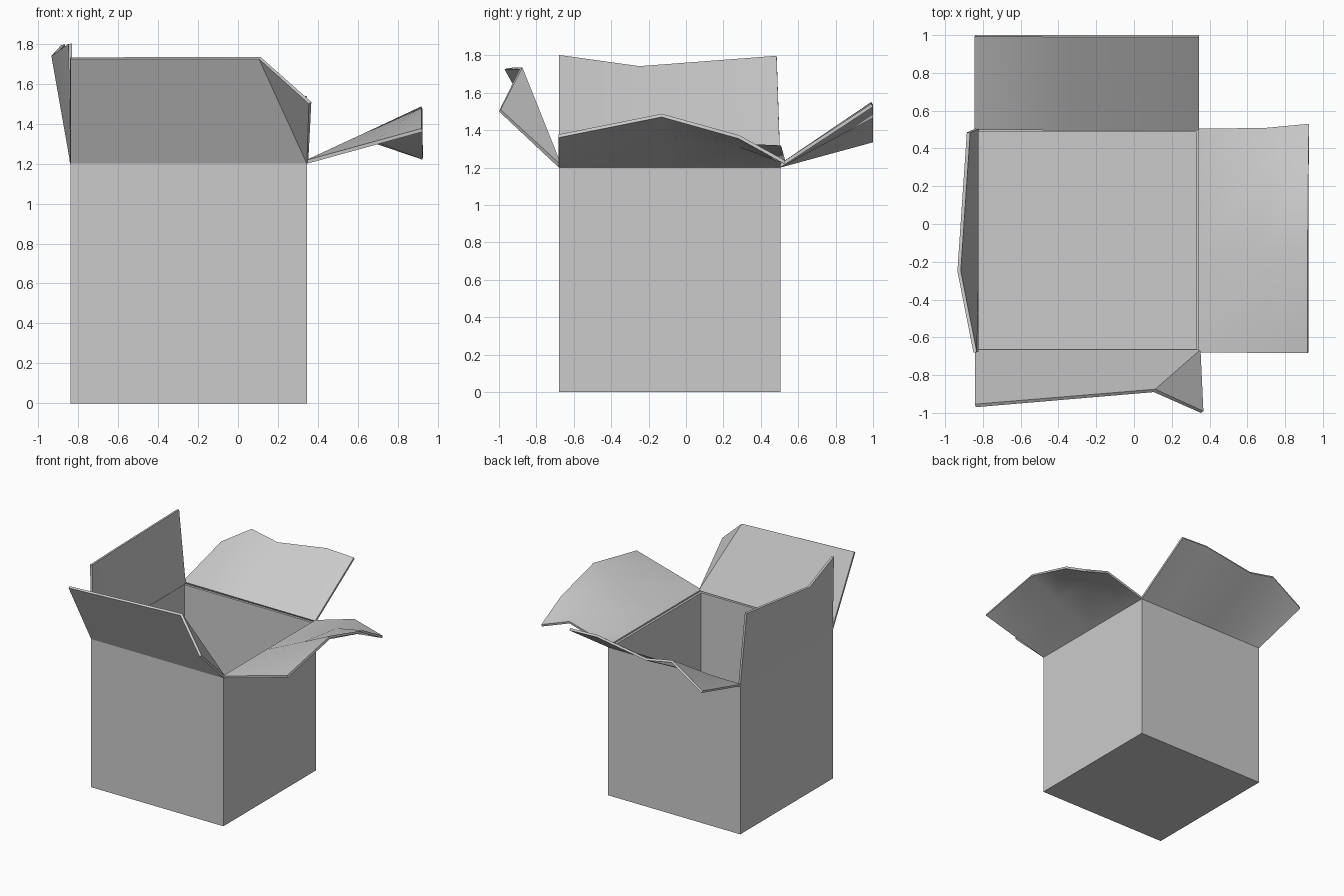
import bpy
import bmesh
import math

cube = bpy.data.objects.get("Cube")
if cube:
    bpy.data.objects.remove(cube, do_unlink=True)

# One grey card material
card = bpy.data.materials.new("grey_card")
card.use_nodes = True
GREY = (0.6, 0.6, 0.6, 1)
card.diffuse_color = GREY
card.node_tree.nodes["Principled BSDF"].inputs["Base Color"].default_value = GREY

# Box limits and card thickness
X0, X1 = -0.84, 0.345
Y0, Y1 = -0.68, 0.505
H = 1.2
CARD = 0.018


def finish(name, bm):
    """Turn a sheet into card that thickens towards the inside."""
    mesh = bpy.data.meshes.new(name)
    bm.to_mesh(mesh)
    bm.free()
    mesh.materials.append(card)
    ob = bpy.data.objects.new(name, mesh)
    bpy.context.collection.objects.link(ob)
    mod = ob.modifiers.new("card", 'SOLIDIFY')
    mod.thickness = CARD
    mod.offset = -1
    mod.use_even_offset = True
    mod.use_quality_normals = True
    bpy.ops.object.select_all(action='DESELECT')
    bpy.context.view_layer.objects.active = ob
    ob.select_set(True)
    bpy.ops.object.modifier_apply(modifier=mod.name)
    bpy.ops.object.shade_smooth_by_angle(angle=math.radians(30))
    return ob


def flap(name, *rows):
    """Sheet through rows of points, from hinge to free edge."""
    bm = bmesh.new()
    verts = {}
    for row in rows:
        for p in row:
            if p not in verts:
                verts[p] = bm.verts.new(p)
    for low, high in zip(rows, rows[1:]):
        for i in range(len(low) - 1):
            ring = [low[i], low[i + 1], high[i + 1], high[i]]
            bm.faces.new([verts[p] for p in dict.fromkeys(ring)])
    return finish(name, bm)


# Open box: a cube without its top
bm = bmesh.new()
bmesh.ops.create_cube(bm, size=1)
for v in bm.verts:
    v.co.x = X1 if v.co.x > 0 else X0
    v.co.y = Y1 if v.co.y > 0 else Y0
    v.co.z = H if v.co.z > 0 else 0
top = [f for f in bm.faces if f.normal.z > 0.9]
bmesh.ops.delete(bm, geom=top, context='FACES_ONLY')
finish("box_body", bm)

# Front flap: steep, with one corner folded outwards
corner = (X1, Y0, H)
flap("front_flap",
     [(X0, Y0, H), corner, corner],
     [(X0, -0.97, 1.725), (0.105, -0.89, 1.725), (0.355, -1.0, 1.5)])

# Left flap: nearly level, with a raised middle and a drooping back corner
ys = (Y0, -0.13, 0.28, Y1)
flap("left_flap",
     [(X1, y, H) for y in ys],
     [(0.69, y, z) for y, z in zip(ys, (1.295, 1.36, 1.31, 1.3))],
     [(0.925, y, z) for y, z in zip((Y0, -0.13, 0.28, 0.525),
                                   (1.36, 1.47, 1.355, 1.22))])

# Back flap: wavy free edge
xs = (X1, 0.1, -0.34, -0.57, X0)
flap("back_flap",
     [(x, Y1, H) for x in xs],
     [(x, 1.0, z) for x, z in zip(xs, (1.525, 1.535, 1.465, 1.51, 1.335))])

# Right flap: almost upright, bowed outwards
flap("right_flap",
     [(X0, Y1, H), (X0, -0.25, H), (X0, Y0, H)],
     [(-0.885, 0.485, 1.795), (-0.935, -0.25, 1.74), (-0.85, Y0, 1.8)])
